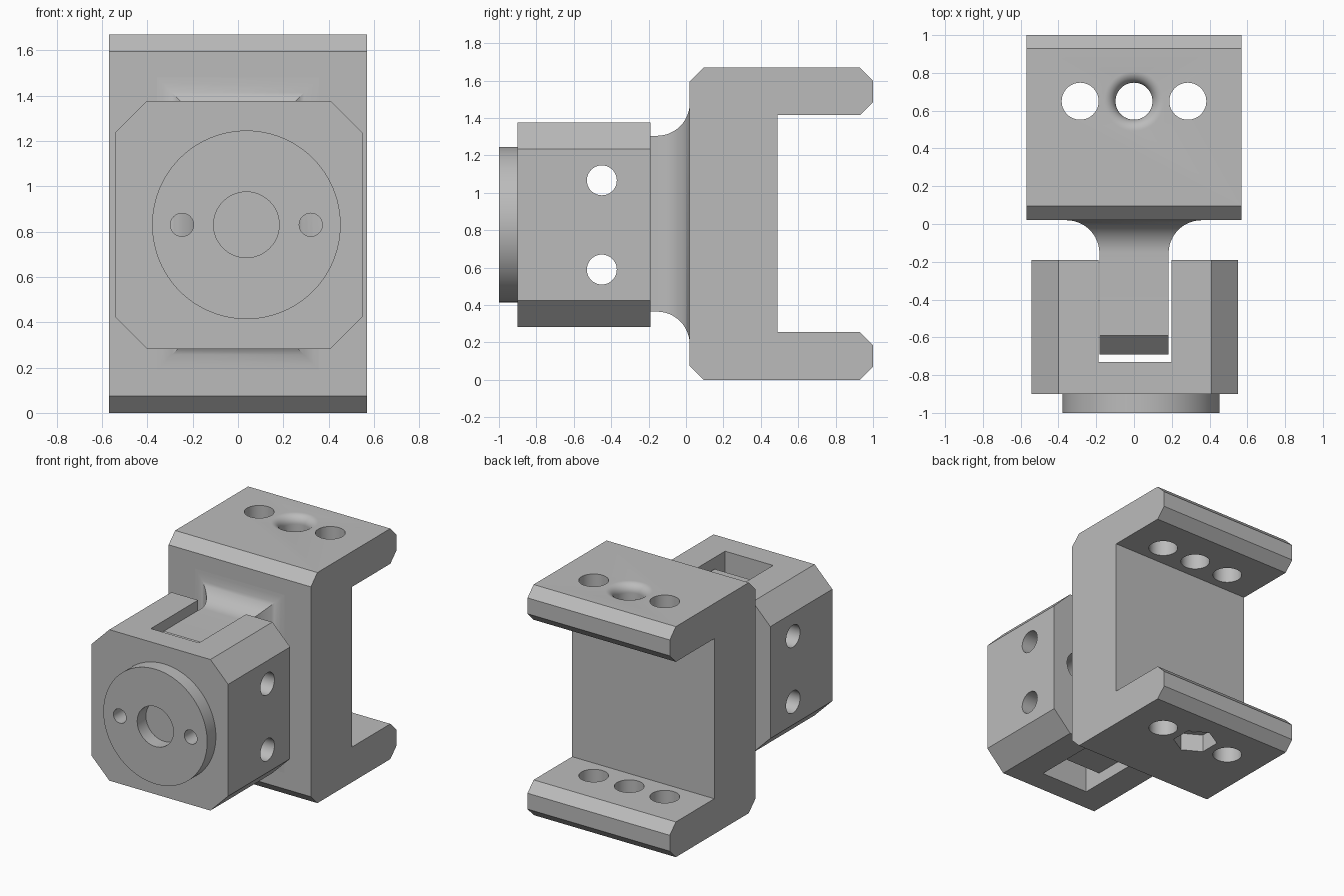
import bpy, bmesh, math
from mathutils import Vector

if "Cube" in bpy.data.objects:
    bpy.data.objects.remove(bpy.data.objects["Cube"], do_unlink=True)

grey = bpy.data.materials.new("light grey")
grey.use_nodes = True
grey.diffuse_color = (0.5, 0.5, 0.5, 1)
grey.node_tree.nodes["Principled BSDF"].inputs["Base Color"].default_value = (0.5, 0.5, 0.5, 1)


def loft(name, rings):
    """Closed solid skinned through rings that have equal point counts."""
    bm = bmesh.new()
    loops = [[bm.verts.new(p) for p in ring] for ring in rings]
    n = len(loops[0])
    for a, b in zip(loops, loops[1:]):
        for i in range(n):
            j = (i + 1) % n
            bm.faces.new((a[i], a[j], b[j], b[i]))
    bm.faces.new(loops[0])
    bm.faces.new(loops[-1])
    bmesh.ops.recalc_face_normals(bm, faces=bm.faces)
    mesh = bpy.data.meshes.new(name)
    bm.to_mesh(mesh)
    bm.free()
    mesh.materials.append(grey)
    ob = bpy.data.objects.new(name, mesh)
    bpy.context.collection.objects.link(ob)
    return ob


def place(u, v, w, axis):
    """Point with u, v across the given axis and w along it."""
    return Vector({"x": (w, u, v), "y": (u, w, v), "z": (u, v, w)}[axis])


def prism(name, profile, axis, lo, hi):
    return loft(name, [[place(u, v, w, axis) for u, v in profile] for w in (lo, hi)])


def circle(u, v, r, n=48, turn=0.0):
    angles = [turn + math.tau * i / n for i in range(n)]
    return [(u + r * math.cos(a), v + r * math.sin(a)) for a in angles]


def rect(u0, u1, v0, v1):
    return [(u0, v0), (u1, v0), (u1, v1), (u0, v1)]


def cut(ob, cutter):
    cutter.hide_render = True
    mod = ob.modifiers.new("cut", "BOOLEAN")
    mod.operation = "DIFFERENCE"
    mod.solver = "EXACT"
    mod.object = cutter
    bpy.context.view_layer.objects.active = ob
    bpy.ops.object.modifier_apply(modifier=mod.name)
    bpy.data.objects.remove(cutter, do_unlink=True)


def drill(ob, u, v, r, axis, lo, hi):
    cut(ob, prism("drill", circle(u, v, r), axis, lo, hi))


# C-shaped bracket with chamfered corners, open to the rear
height = 1.67
lower = [(0.49, 0.255), (0.93, 0.255), (1.0, 0.185), (1.0, 0.07),
         (0.93, 0), (0.095, 0), (0.02, 0.075)]
upper = [(y, height - z) for y, z in reversed(lower)]
bracket = prism("bracket", lower + upper, "x", -0.57, 0.57)

# Bracket holes: three per flange
for x in (-0.285, 0, 0.285):
    drill(bracket, x, 0.65, 0.098, "z", -0.1, 1.8)

# Rounded mouth of the upper middle hole
mouth = []
round_r = 0.06
for i in range(11):
    a = math.radians(9 * i)
    ring = circle(0, 0.65, 0.098 + round_r * (1 - math.cos(a)))
    z = height - round_r * (1 - math.sin(a))
    mouth.append([place(u, v, z, "z") for u, v in ring])
mouth.append([p + Vector((0, 0, 0.05)) for p in mouth[-1]])
cut(bracket, loft("mouth", mouth))

# Hexagonal nut pocket under the lower flange
cut(bracket, prism("nut_pocket", circle(0, 0.65, 0.15, 6, math.pi / 2), "z", -0.05, 0.13))

# Tongue: chamfered nose, straight middle, flared root
sections = [(-0.69, 0.183, 0.37), (-0.59, 0.183, 0.47)]
flare = 0.175
for i in range(13):
    a = math.radians(7.5 * i)
    grow = flare * (1 - math.cos(a))
    sections.append((0.02 - flare * (1 - math.sin(a)), 0.183 + grow, 0.47 + grow))
tongue = loft("tongue", [[place(u, v, y, "y") for u, v in
                          rect(-hx, hx, 0.835 - hz, 0.835 + hz)]
                         for y, hx, hz in sections])

# Pivot block: chamfered square with a slot for the tongue
cx, cz, half, flat = 0.004, 0.83, 0.547, 0.405
corners = [(half, -flat), (half, flat), (flat, half), (-flat, half),
           (-half, flat), (-half, -flat), (-flat, -half), (flat, -half)]
block = prism("pivot_block", [(cx + u, cz + v) for u, v in corners], "y", -0.9, -0.19)
cut(block, prism("slot", rect(-0.187, 0.198, -0.73, 0), "z", 0, 2))

# Round boss on the front of the block with a shallow centre recess
boss = prism("front_boss", circle(0.037, cz, 0.416, 96), "y", -1, -0.9)
drill(boss, 0.037, cz, 0.145, "y", -1.1, -0.8)

# Screw holes from front to back, counterbored at the rear
for x in (-0.247, 0.321):
    drill(boss, x, cz, 0.051, "y", -1.1, -0.8)
    drill(block, x, cz, 0.051, "y", -1.1, -0.1)
    drill(block, x, cz, 0.115, "y", -0.7, -0.1)

# Cross pin holes through block and tongue
for z in (0.59, 1.067):
    for part in (block, tongue):
        drill(part, -0.45, z, 0.08, "x", -1, 1)

# Smooth round walls, keep edges sharp
for part in (bracket, tongue, block, boss):
    bpy.ops.object.select_all(action="DESELECT")
    part.select_set(True)
    bpy.context.view_layer.objects.active = part
    bpy.ops.object.shade_smooth_by_angle(angle=math.radians(30))
